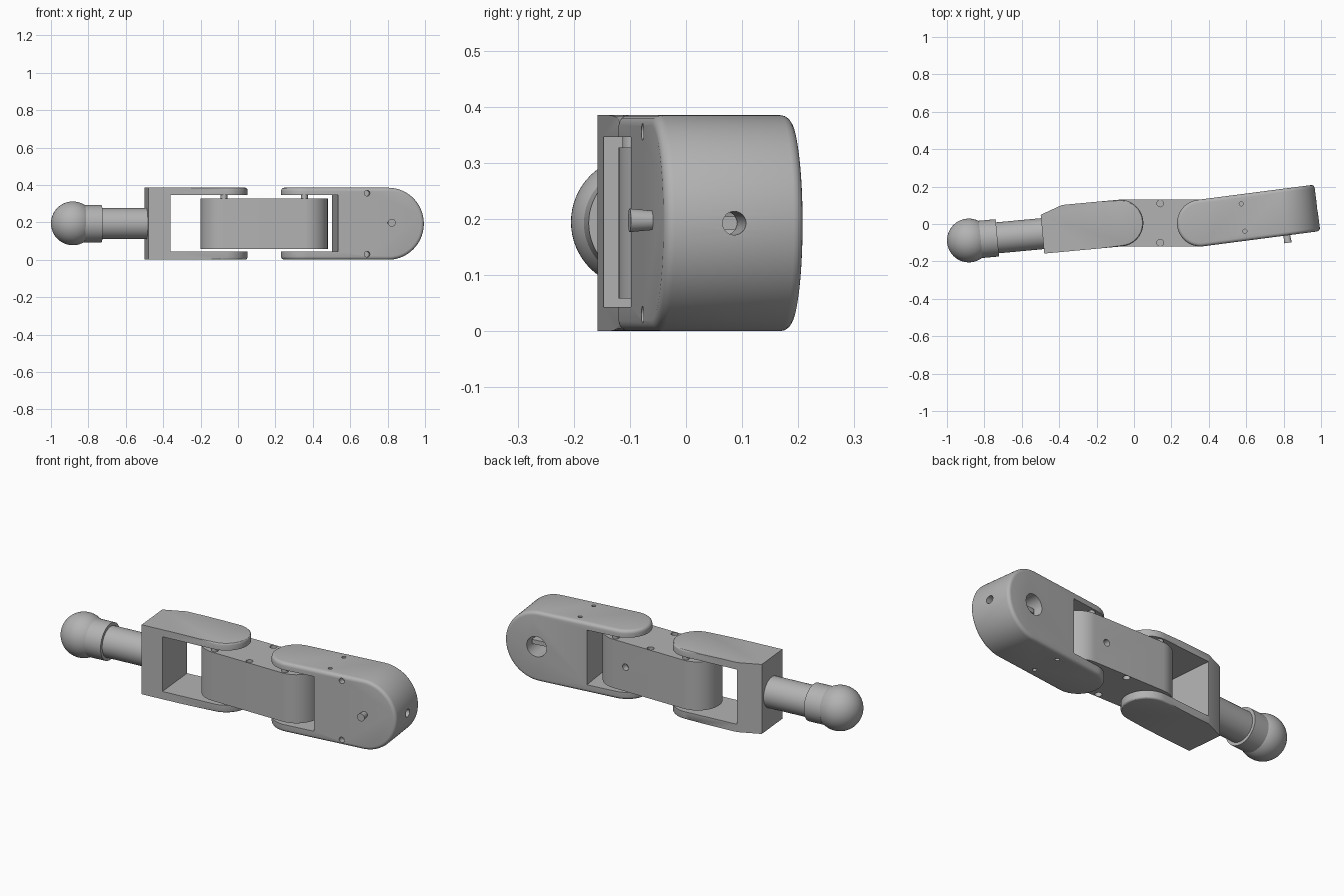
import bpy, bmesh, math
from mathutils import Matrix, Vector

if "Cube" in bpy.data.objects:
    bpy.data.objects.remove(bpy.data.objects["Cube"], do_unlink=True)

grey = bpy.data.materials.new("plain grey")
grey.use_nodes = True
colour = (0.45, 0.45, 0.45, 1)
grey.diffuse_color = colour
grey.node_tree.nodes["Principled BSDF"].inputs["Base Color"].default_value = colour

R = 0.125          # half width of the links
H = 0.385          # height of the forks
MID = H / 2


def finish(bm, name):
    bmesh.ops.recalc_face_normals(bm, faces=bm.faces)
    mesh = bpy.data.meshes.new(name)
    bm.to_mesh(mesh)
    bm.free()
    mesh.materials.append(grey)
    obj = bpy.data.objects.new(name, mesh)
    bpy.context.collection.objects.link(obj)
    return obj


def arc(cx, cy, r, start, end, n=32):
    steps = [math.radians(start + (end - start) * i / n) for i in range(n + 1)]
    return [(cx + r * math.cos(a), cy + r * math.sin(a)) for a in steps]


def prism(name, outline, low, high, upright=False):
    """Extrude an outline along z, or along y when upright."""
    bm = bmesh.new()
    place = (lambda p, h: (p[0], h, p[1])) if upright else (lambda p, h: (p[0], p[1], h))
    face = bm.faces.new([bm.verts.new(place(p, low)) for p in outline])
    top = bmesh.ops.extrude_face_region(bm, geom=[face])["geom"]
    shift = Vector(place((0, 0), high - low))
    bmesh.ops.translate(bm, vec=shift, verts=[v for v in top if isinstance(v, bmesh.types.BMVert)])
    return finish(bm, name)


def box(name, x0, x1, y0, y1, z0, z1):
    return prism(name, [(x0, y0), (x1, y0), (x1, y1), (x0, y1)], z0, z1)


def rod(name, start, end, r1, r2=None, sides=32):
    start, end = Vector(start), Vector(end)
    axis = end - start
    turn = axis.to_track_quat("Z", "Y").to_matrix().to_4x4()
    bm = bmesh.new()
    bmesh.ops.create_cone(bm, cap_ends=True, segments=sides, radius1=r1,
                          radius2=r1 if r2 is None else r2, depth=axis.length,
                          matrix=Matrix.Translation((start + end) / 2) @ turn)
    return finish(bm, name)


def apply_modifier(obj, mod):
    bpy.context.view_layer.objects.active = obj
    bpy.ops.object.modifier_apply(modifier=mod.name)


def combine(obj, tool, operation="DIFFERENCE"):
    mod = obj.modifiers.new("cut", "BOOLEAN")
    mod.operation, mod.solver, mod.object = operation, "EXACT", tool
    tool.hide_render = True
    apply_modifier(obj, mod)
    bpy.data.objects.remove(tool, do_unlink=True)


def smooth(obj):
    bpy.ops.object.select_all(action="DESELECT")
    obj.select_set(True)
    bpy.context.view_layer.objects.active = obj
    bpy.ops.object.shade_smooth_by_angle(angle=math.radians(30))


def place(objs, x, degrees):
    for obj in objs:
        smooth(obj)
        obj.location = (x, 0.005, 0)
        obj.rotation_euler.z = math.radians(degrees)


# Middle link, with screw holes on its flat faces
LEN = 0.43
link = prism("middle_link", arc(0, 0, R, 90, 270) + arc(LEN, 0, R, -90, 90), 0.058, 0.327)
for y in (-0.105, 0.105):
    combine(link, rod("cutter", (0.215, y, 0.29), (0.215, y, 0.35), 0.018))
    combine(link, rod("cutter", (0.215, y, 0.03), (0.215, y, 0.09), 0.018))
combine(link, rod("cutter", (0.355, 0.09, MID), (0.355, 0.15, MID), 0.018))
pins = [rod("spacer_pin", (x, y, 0.31), (x, y, 0.35), 0.018)
        for x in (0, LEN) for y in (-0.1, 0.1)]
place([link] + pins, -0.075, 0)

# Rod-end fork: chamfered block with two round-tipped plates
outline = arc(0, 0, R, -90, 90) + [(-0.3, R), (-0.418, 0.083), (-0.418, -R)]
fork = prism("rod_fork", outline, 0, H)
bm = bmesh.new()
bm.from_mesh(fork.data)
tips = [e for e in bm.edges if all(v.co.x > -0.001 for v in e.verts)
        and abs(e.verts[0].co.z - e.verts[1].co.z) < 0.001]
bmesh.ops.bevel(bm, geom=tips, offset=0.01, segments=3, affect="EDGES", profile=0.5)
bm.to_mesh(fork.data)
bm.free()
combine(fork, box("cutter", -0.298, 0.3, -0.3, 0.3, 0.043, 0.346))

# Rod, collar and ball on the end of the fork
V = -0.018
shaft = rod("shaft", (-0.4, V, MID), (-0.8, V, MID), 0.083, sides=64)
collar = rod("ball_collar", (-0.66, V, MID), (-0.753, V, MID), 0.1, sides=64)
bm = bmesh.new()
bmesh.ops.create_uvsphere(bm, u_segments=64, v_segments=32, radius=0.117,
                          matrix=Matrix.Translation((-0.813, V, MID + 0.002)))
ball = finish(bm, "ball")
place([fork, shaft, collar, ball], -0.075, 5.3)

# Housing fork: rounded in plan at the pivot, rounded in elevation at the far end
housing = prism("housing_fork", arc(0, 0, R, 90, 270) + [(0.8, -R), (0.8, R)], -0.1, 0.5)
side = arc(0.63 - MID, MID, MID, -90, 90, 48) + [(-0.3, H), (-0.3, 0)]
combine(housing, prism("cutter", side, -0.3, 0.3, upright=True), "INTERSECT")
bevel = housing.modifiers.new("rounding", "BEVEL")
bevel.width, bevel.segments, bevel.angle_limit = 0.018, 4, math.radians(40)
bevel.use_clamp_overlap = False
apply_modifier(housing, bevel)
combine(housing, box("cutter", -0.3, 0.165, -0.3, 0.3, 0.043, 0.346))

# Screw holes, end hole and rear socket in the housing
for y in (-0.074, 0.074):
    for z in (0, H):
        combine(housing, rod("cutter", (0.23, y, z - 0.025), (0.23, y, z + 0.025), 0.011))
for z in (MID - 0.163, MID + 0.163):
    combine(housing, rod("cutter", (0.322, -0.15, z), (0.322, -0.09, z), 0.015))
combine(housing, rod("cutter", (0.45, 0, MID), (0.7, 0, MID), 0.021))
combine(housing, rod("cutter", (0.45, -0.06, MID), (0.45, 0.2, MID), 0.056))

# Front peg and the flat lever inside the rear socket
peg = rod("front_peg", (0.45, -0.11, MID + 0.005), (0.45, -0.165, MID + 0.005), 0.016, 0.021)
lever = box("socket_lever", 0.4, 0.5, -0.07, 0.08, MID - 0.012, MID + 0.012)
place([housing, peg, lever], 0.355, 7.4)
